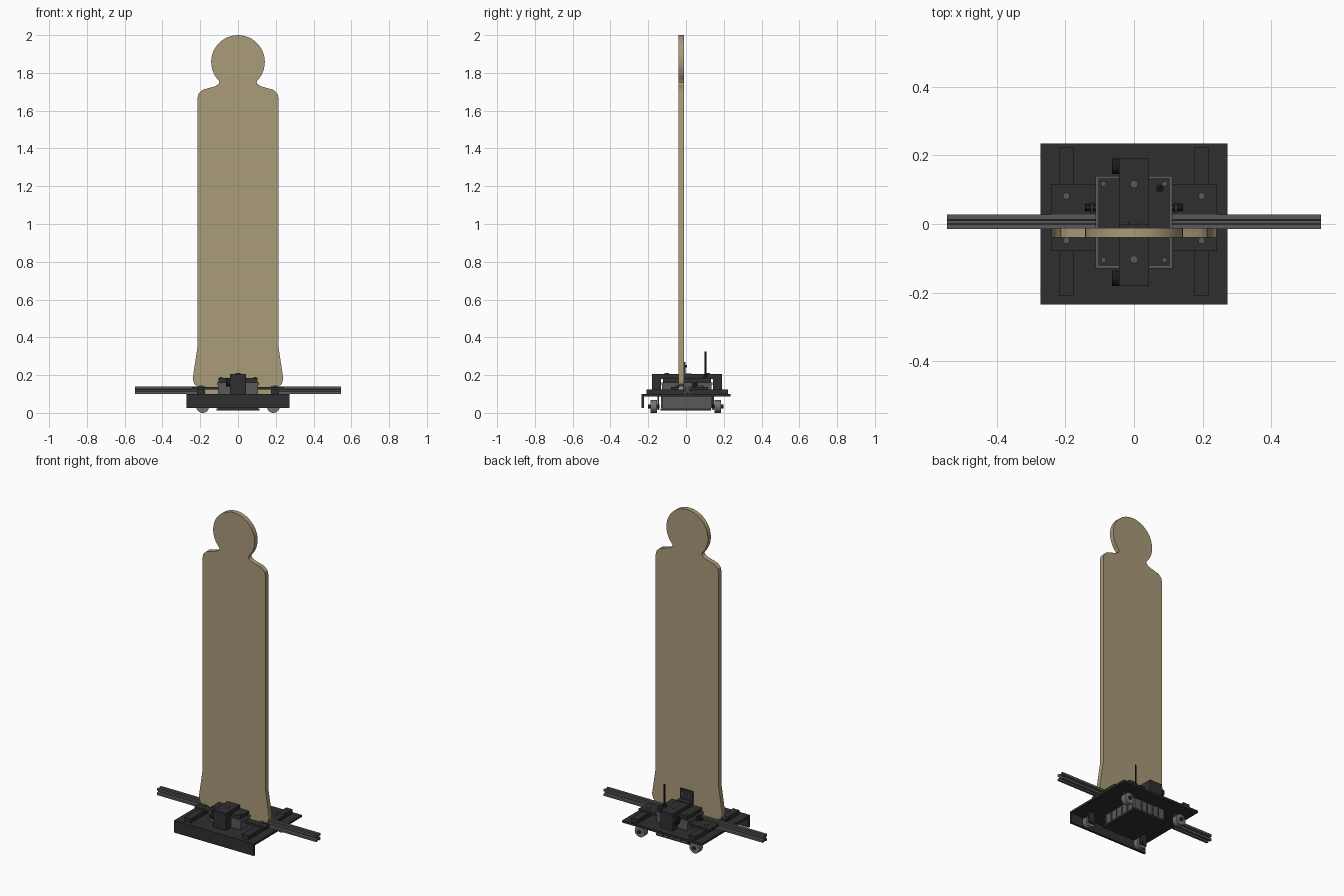
import bpy, bmesh, math
from mathutils import Matrix, Vector

if "Cube" in bpy.data.objects:
    bpy.data.objects.remove(bpy.data.objects["Cube"])


def material(name, rgb):
    m = bpy.data.materials.new(name)
    m.diffuse_color = (*rgb, 1)
    m.use_nodes = True
    m.node_tree.nodes["Principled BSDF"].inputs["Base Color"].default_value = m.diffuse_color
    return m


TAN = material("tan board", (0.40, 0.325, 0.195))
DARK = material("dark steel", (0.028, 0.028, 0.028))
GREY = material("grey metal", (0.10, 0.10, 0.10))
LIGHT = material("light grey wheel", (0.17, 0.17, 0.17))
BLACK = material("black rubber", (0.01, 0.01, 0.01))


def finish(bm, name, mat, smooth=False):
    bmesh.ops.recalc_face_normals(bm, faces=bm.faces)
    me = bpy.data.meshes.new(name)
    bm.to_mesh(me)
    bm.free()
    me.materials.append(mat)
    ob = bpy.data.objects.new(name, me)
    bpy.context.collection.objects.link(ob)
    if smooth:
        bpy.ops.object.select_all(action='DESELECT')
        ob.select_set(True)
        bpy.context.view_layer.objects.active = ob
        bpy.ops.object.shade_smooth_by_angle(angle=math.radians(30))
    return ob


def box(name, x, y, z, mat):
    bm = bmesh.new()
    size = Vector((x[1] - x[0], y[1] - y[0], z[1] - z[0]))
    mid = Vector((x[0] + x[1], y[0] + y[1], z[0] + z[1])) / 2
    bmesh.ops.create_cube(bm, size=1, matrix=Matrix.Translation(mid) @ Matrix.Diagonal((*size, 1)))
    return finish(bm, name, mat)


def cyl(name, c, r, length, axis, mat, sides=24):
    bm = bmesh.new()
    rot = {'x': Matrix.Rotation(math.pi / 2, 4, 'Y'),
           'y': Matrix.Rotation(math.pi / 2, 4, 'X'), 'z': Matrix()}[axis]
    bmesh.ops.create_cone(bm, cap_ends=True, segments=sides, radius1=r, radius2=r,
                          depth=length, matrix=Matrix.Translation(c) @ rot)
    return finish(bm, name, mat, sides > 8)


def prism(name, pts, axis, a, b, mat, smooth=False):
    # profile in the xz plane swept along y, or in the yz plane swept along x
    bm = bmesh.new()
    vs = [bm.verts.new((u, a, v) if axis == 'y' else (a, u, v)) for u, v in pts]
    f = bm.faces.new(vs)
    ext = bmesh.ops.extrude_face_region(bm, geom=[f])
    d = (0, b - a, 0) if axis == 'y' else (b - a, 0, 0)
    bmesh.ops.translate(bm, vec=d, verts=[g for g in ext['geom'] if isinstance(g, bmesh.types.BMVert)])
    return finish(bm, name, mat, smooth)


# Silhouette board: half outline mirrored, round head
half = [(0.175, 0.1), (0.175, 0.14), (0.215, 0.14), (0.232, 0.152), (0.24, 0.18),
        (0.215, 0.345), (0.215, 1.665), (0.209, 1.69), (0.188, 1.71), (0.125, 1.728),
        (0.106, 1.738), (0.099, 1.75)]
for i in range(18):
    t = math.radians(-44 + 134 * i / 18)
    half.append((0.142 * math.cos(t), 1.858 + 0.142 * math.sin(t)))
outline = half + [(0, 2.0)] + [(-x, z) for x, z in reversed(half)]
prism("silhouette_board", outline, 'y', -0.04, -0.011, TAN, True)

# Base plate with front skirt
box("base_plate", (-0.272, 0.272), (-0.228, 0.235), (0.087, 0.1), DARK)
box("front_skirt", (-0.272, 0.272), (-0.235, -0.222), (0.025, 0.1), DARK)

# Cross rail: slotted extrusion with a groove on each of its four sides
q = [(0.008, 0.02), (0.004, 0.011), (0.011, 0.004), (0.021, 0.008)]
ring = [(0.021, 0.02)] + q
sec = []
for sx, sz in ((1, 1), (1, -1), (-1, -1), (-1, 1)):
    corner = [(0.007, 0.02), (0.021, 0.02), (0.021, 0.007), (0.009, 0.004)]
    corner = [(0.004, 0.009)] + corner
    if sx * sz < 0:
        corner.reverse()
    sec += [(0.006 + sx * y, 0.12 + sz * z) for y, z in corner]
prism("cross_rail", sec, 'x', -0.545, 0.545, GREY)

# Strips, clamp plates, bolts and wheels on both sides
for s in (-1, 1):
    side = "right" if s > 0 else "left"
    xs = lambda a, b: tuple(sorted((s * a, s * b)))
    box(side + "_strip", xs(0.175, 0.218), (-0.21, 0.222), (0.1, 0.125), DARK)
    box(side + "_rear_clamp_plate", xs(0.1, 0.242), (0.02, 0.117), (0.123, 0.136), DARK)
    box(side + "_front_clamp_plate", xs(0.1, 0.242), (-0.079, -0.04), (0.123, 0.136), DARK)
    for y in (-0.048, 0.082):
        cyl(side + "_plate_bolt", (s * 0.197, y, 0.14), 0.011, 0.012, 'z', GREY, 6)
    # side connector on the box
    cyl(side + "_connector", (s * 0.125, 0.048, 0.148), 0.01, 0.036, 'x', BLACK, 12)
    box(side + "_connector_flange", xs(0.118, 0.126), (0.032, 0.064), (0.136, 0.162), DARK)
    for y in (-0.17, 0.168):
        end = "_front" if y < 0 else "_rear"
        cyl(side + end + "_wheel", (s * 0.187, y, 0.034), 0.034, 0.034, 'y', LIGHT, 28)
        cyl(side + end + "_axle", (s * 0.187, y, 0.034), 0.01, 0.06, 'y', DARK, 12)
        inner = y + 0.024 if y < 0 else y - 0.024
        box(side + end + "_wheel_bracket", xs(0.165, 0.209), (inner - 0.004, inner + 0.004),
            (0.016, 0.09), DARK)
    # ribs on the lower box sides
    for i in range(6):
        y = -0.115 + i * 0.0465
        box(side + "_box_rib", xs(0.104, 0.112), (y - 0.003, y + 0.003), (0.026, 0.087), GREY)

# Central case: grey body, dark lid and bottom plate
box("case_body", (-0.107, 0.107), (-0.126, 0.136), (0.022, 0.15), GREY)
box("case_rim", (-0.112, 0.112), (-0.13, 0.14), (0.147, 0.162), GREY)
box("case_lid", (-0.103, 0.103), (-0.121, 0.132), (0.16, 0.184), DARK)
box("case_bottom", (-0.114, 0.114), (-0.135, 0.132), (0.012, 0.024), DARK)
for x in (-0.06, -0.02, 0.02, 0.06):
    for y in (-0.128, 0.138):
        box("case_end_rib", (x - 0.003, x + 0.003), (y - 0.004, y + 0.004), (0.026, 0.087), GREY)
for x in (-0.089, 0.089):
    for y in (-0.105, 0.117):
        cyl("lid_bolt", (x, y, 0.186), 0.008, 0.008, 'z', GREY, 8)

# Arched strap over the case, with bolts and side knobs
arch = [(-0.18, 0.1), (-0.132, 0.1), (-0.132, 0.18), (0.142, 0.18), (0.142, 0.1),
        (0.19, 0.1), (0.19, 0.205), (-0.18, 0.205)]
prism("case_strap", arch, 'x', -0.043, 0.043, DARK)
for y in (-0.103, 0.116):
    cyl("strap_bolt", (0, y, 0.207), 0.012, 0.009, 'z', GREY, 8)
for y in (-0.158, 0.168):
    cyl("strap_knob", (-0.053, y, 0.162), 0.023, 0.022, 'x', BLACK, 20)

# Backing bracket behind the board
box("board_bracket", (-0.044, 0.044), (-0.012, -0.002), (0.19, 0.27), DARK)
box("bracket_foot", (-0.044, 0.044), (-0.012, 0.03), (0.2, 0.209), DARK)
for x in (-0.022, 0.022):
    cyl("bracket_bolt", (x, 0.0, 0.247), 0.007, 0.008, 'y', GREY, 8)

# Antenna
cyl("antenna_base", (0.075, 0.103, 0.192), 0.011, 0.018, 'z', BLACK, 16)
cyl("antenna", (0.075, 0.103, 0.26), 0.0045, 0.13, 'z', BLACK, 12)
